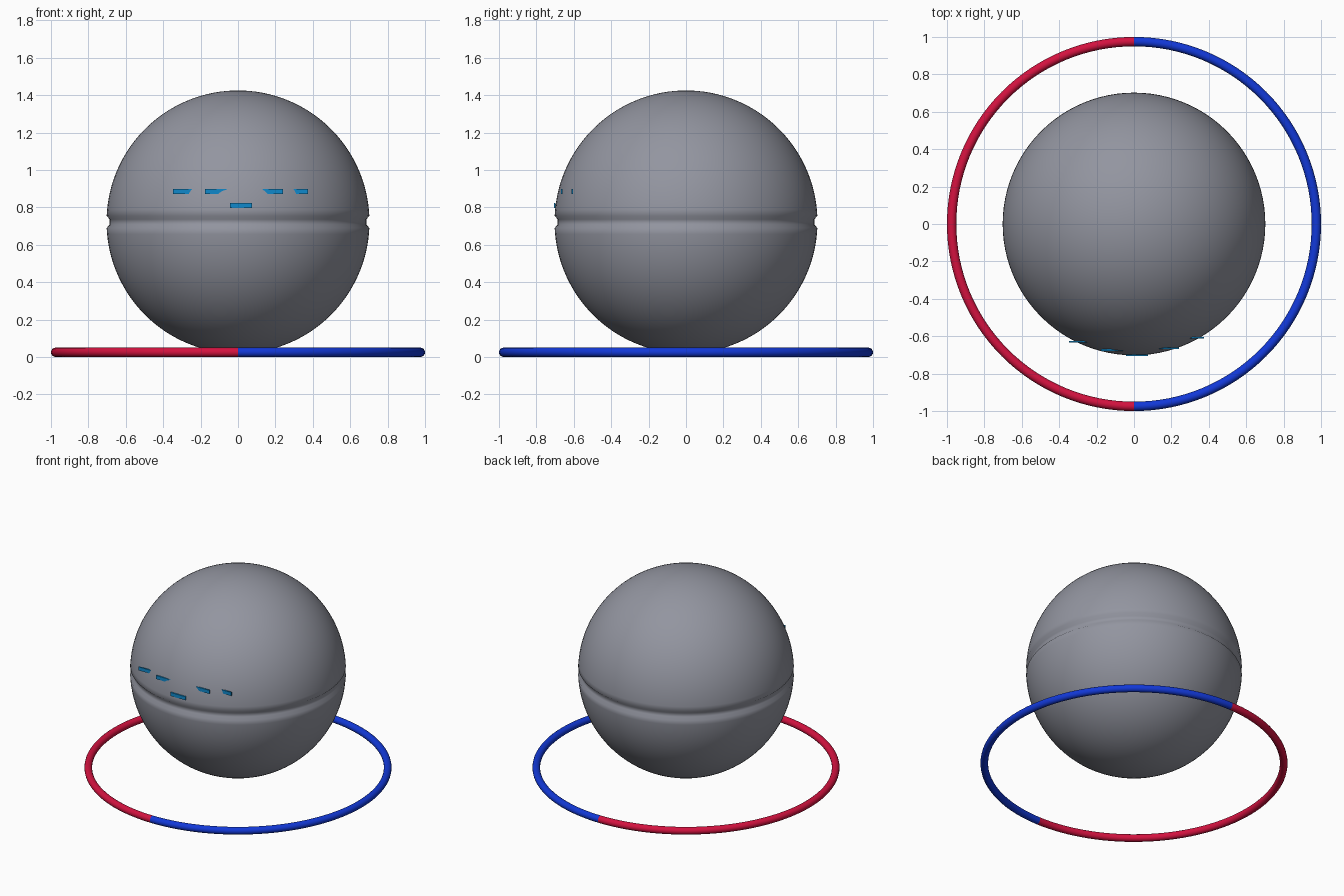
import bpy, bmesh, math
from mathutils import Vector

if "Cube" in bpy.data.objects:
    bpy.data.objects.remove(bpy.data.objects["Cube"])


def material(name, rgb):
    m = bpy.data.materials.new(name)
    m.diffuse_color = (*rgb, 1)
    m.use_nodes = True
    m.node_tree.nodes["Principled BSDF"].inputs["Base Color"].default_value = m.diffuse_color
    return m


grey = material("hull grey", (0.29, 0.30, 0.35))
red = material("crimson", (0.65, 0.006, 0.05))
blue = material("royal blue", (0.006, 0.04, 0.68))
cyan = material("window blue", (0.005, 0.25, 0.60))


def finish(name, bm, mats, smooth=True):
    me = bpy.data.meshes.new(name)
    bmesh.ops.recalc_face_normals(bm, faces=bm.faces)
    for f in bm.faces:
        f.smooth = smooth
    bm.to_mesh(me)
    bm.free()
    ob = bpy.data.objects.new(name, me)
    bpy.context.collection.objects.link(ob)
    for m in mats:
        me.materials.append(m)
    return ob


# Spherical hull: lathe profile with a shallow groove round the equator
R, CZ, GROOVE, DEPTH = 0.703, 0.722, 0.032, 0.017
heights = [(GROOVE, 0), (0.014, DEPTH), (-0.014, DEPTH), (-GROOVE, 0)]
start = math.asin(GROOVE / R)
arc = [start + (math.pi / 2 - start) * i / 32 for i in range(1, 33)]
profile = [(R * math.cos(a), R * math.sin(a)) for a in reversed(arc)]
profile += [(math.sqrt(R * R - h * h) - d, h) for h, d in heights]
profile += [(R * math.cos(a), -R * math.sin(a)) for a in arc]

bm = bmesh.new()
verts = [bm.verts.new((r, 0, z + CZ)) for r, z in profile]
edges = [bm.edges.new(p) for p in zip(verts, verts[1:])]
bmesh.ops.spin(bm, geom=verts + edges, cent=(0, 0, 0), axis=(0, 0, 1),
               angle=math.tau, steps=96, use_merge=True)
bmesh.ops.remove_doubles(bm, verts=bm.verts, dist=1e-4)
finish("hull", bm, [grey])

# Ground ring: one torus, red on the left half and blue on the right half
MAJOR, MINOR, SEG, SIDES = 0.975, 0.025, 128, 16
bm = bmesh.new()
rings = []
for i in range(SEG):
    a = math.tau * i / SEG
    rings.append([bm.verts.new((
        (MAJOR + MINOR * math.cos(b)) * math.cos(a),
        (MAJOR + MINOR * math.cos(b)) * math.sin(a),
        MINOR + MINOR * math.sin(b)))
        for b in (math.tau * j / SIDES for j in range(SIDES))])
for i in range(SEG):
    p, q = rings[i], rings[(i + 1) % SEG]
    for j in range(SIDES):
        k = (j + 1) % SIDES
        f = bm.faces.new((p[j], q[j], q[k], p[k]))
        f.material_index = 0 if f.calc_center_median().x < 0 else 1
finish("ground_ring", bm, [red, blue])

# Window plates: thin upright slabs partly sunk into the hull (x, front y, z)
W, T, H = 0.118, 0.009, 0.025
plates = [(-0.289, -0.634, 0.885), (-0.117, -0.678, 0.885),
          (0.181, -0.668, 0.885), (0.315, -0.612, 0.885),
          (0.016, -0.706, 0.810)]
for n, (x, y, z) in enumerate(plates, 1):
    bm = bmesh.new()
    bmesh.ops.create_cube(bm, size=1)
    for v in bm.verts:
        v.co = Vector((v.co.x * W + x, v.co.y * T + y + T / 2, v.co.z * H + z))
    finish(f"window_{n}", bm, [cyan], smooth=False)
